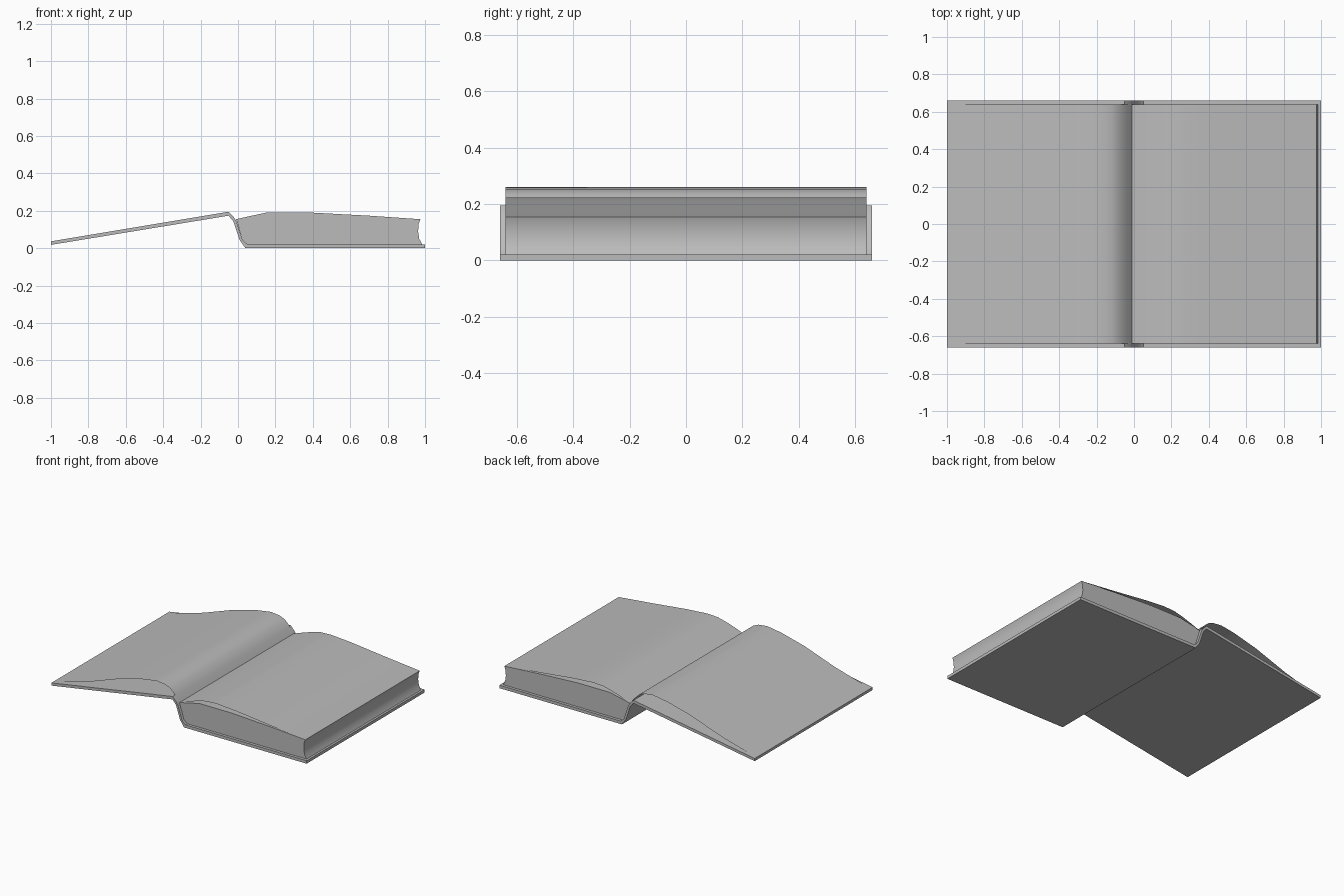
import bpy, bmesh, math

cube = bpy.data.objects.get("Cube")
if cube:
    bpy.data.objects.remove(cube, do_unlink=True)

grey = bpy.data.materials.new("plain grey")
grey.use_nodes = True
tone = (0.5, 0.5, 0.5, 1)
grey.diffuse_color = tone
grey.node_tree.nodes["Principled BSDF"].inputs["Base Color"].default_value = tone


def extrude_profile(name, points, half_depth, closed=True):
    """Sweep an x-z profile along y; closed profiles get end caps."""
    bm = bmesh.new()
    front = [bm.verts.new((x, -half_depth, z)) for x, z in points]
    back = [bm.verts.new((x, half_depth, z)) for x, z in points]
    count = len(points)
    for i in range(count if closed else count - 1):
        j = (i + 1) % count
        bm.faces.new((front[i], front[j], back[j], back[i]))
    if closed:
        bm.faces.new(front)
        bm.faces.new(back[::-1])
        bmesh.ops.recalc_face_normals(bm, faces=bm.faces)
    else:
        # open leaves face upwards
        bm.normal_update()
        bmesh.ops.reverse_faces(bm, faces=[f for f in bm.faces if f.normal.z < 0])
    mesh = bpy.data.meshes.new(name)
    bm.to_mesh(mesh)
    bm.free()
    obj = bpy.data.objects.new(name, mesh)
    bpy.context.collection.objects.link(obj)
    mesh.materials.append(grey)
    bpy.ops.object.select_all(action='DESELECT')
    bpy.context.view_layer.objects.active = obj
    obj.select_set(True)
    bpy.ops.object.shade_smooth_by_angle(angle=math.radians(35))
    return obj


# Cover: raised left board, spine and flat right board in one bent strip
inner = [(-1, .037), (-.05, .195), (-.024, .168), (-.01, .147),
         (.024, .045), (.05, .021), (1, .021)]
outer = [(1, 0), (.04, 0), (.008, .045), (-.024, .142), (-.05, .174), (-1, .018)]
extrude_profile("cover", inner + outer, .66)

# Page block with a hollow fore edge
block = [(-.01, .155), (.06, .171), (.15, .19), (.4, .19), (.7, .174), (.975, .155),
         (.966, .13), (.963, .09), (.969, .05), (.985, .021), (.05, .021), (.024, .045)]
extrude_profile("page_block", block, .64)

# Loose leaves arching away from the gutter
left = [(-.96, .045), (-.72, .112), (-.48, .197), (-.3, .243), (-.19, .26),
        (-.12, .252), (-.08, .235), (-.04, .195), (-.01, .155)]
right = [(-.01, .155), (.06, .18), (.13, .203), (.2, .22), (.28, .224),
         (.44, .212), (.7, .183), (.975, .155)]
extrude_profile("left_leaf", left, .64, closed=False)
extrude_profile("right_leaf", right, .64, closed=False)
